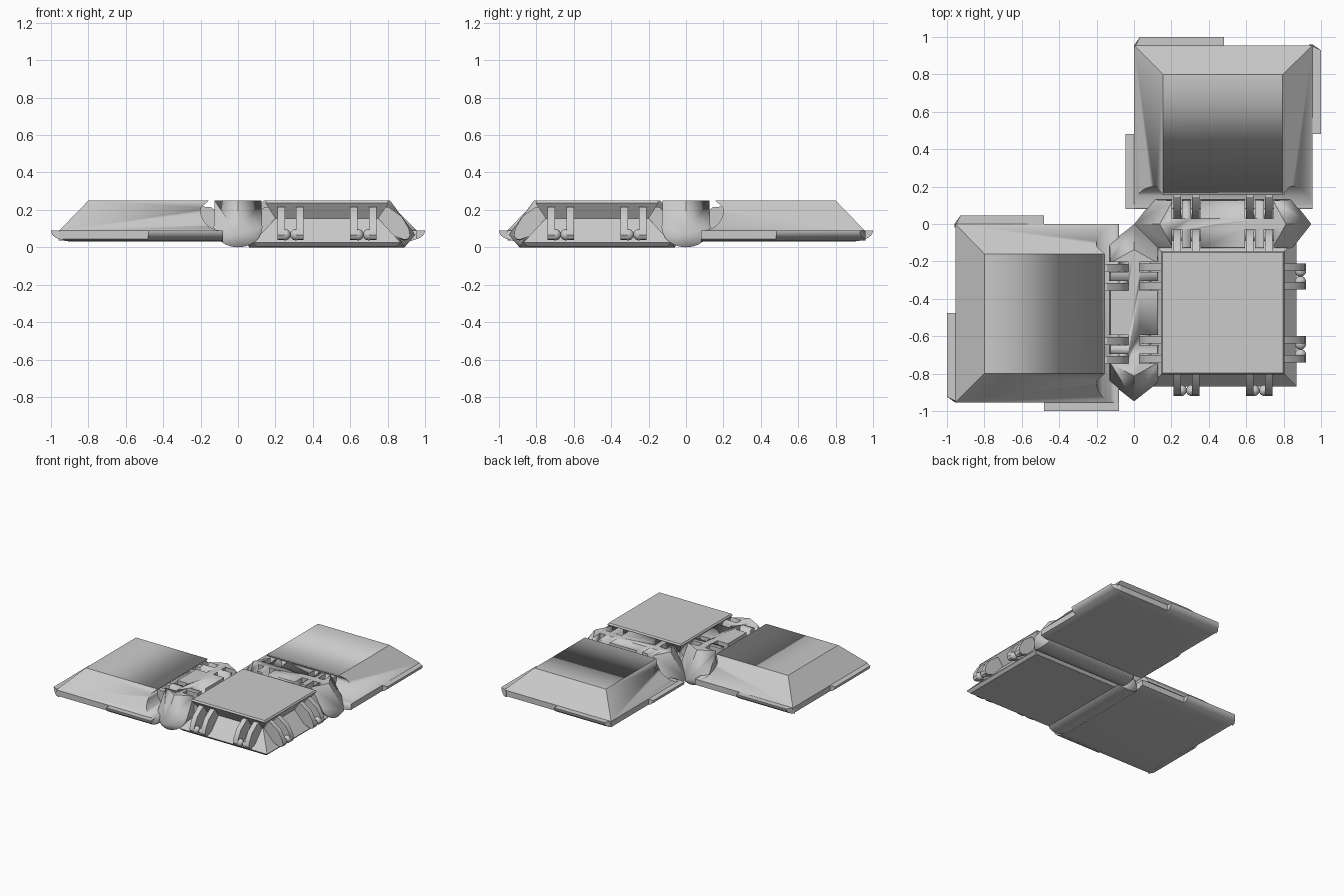
import bpy, bmesh, math
from mathutils import Matrix, Vector

if "Cube" in bpy.data.objects:
    bpy.data.objects.remove(bpy.data.objects["Cube"])

I = Matrix.Identity(4)
T = Matrix.Translation


def rot(deg):
    return Matrix.Rotation(math.radians(deg), 4, 'Z')


def finish(bm, name, mat=I, angle=30):
    bmesh.ops.transform(bm, matrix=mat, verts=bm.verts)
    bmesh.ops.recalc_face_normals(bm, faces=bm.faces)
    me = bpy.data.meshes.new(name)
    bm.to_mesh(me)
    bm.free()
    ob = bpy.data.objects.new(name, me)
    bpy.context.collection.objects.link(ob)
    bpy.ops.object.select_all(action='DESELECT')
    ob.select_set(True)
    bpy.context.view_layer.objects.active = ob
    bpy.ops.object.shade_smooth_by_angle(angle=math.radians(angle))
    return ob


def hull(name, points, mat=I):
    bm = bmesh.new()
    for p in points:
        bm.verts.new(p)
    res = bmesh.ops.convex_hull(bm, input=bm.verts)
    junk = [g for g in res['geom_interior'] + res['geom_unused'] if isinstance(g, bmesh.types.BMVert)]
    if junk:
        bmesh.ops.delete(bm, geom=list(set(junk)), context='VERTS')
    bmesh.ops.dissolve_limit(bm, angle_limit=0.01, verts=bm.verts, edges=bm.edges)
    return finish(bm, name, mat)


def prism(name, yz, x0, x1, mat=I):
    bm = bmesh.new()
    f = bm.faces.new([bm.verts.new((x0, y, z)) for y, z in yz])
    ext = bmesh.ops.extrude_face_region(bm, geom=[f])['geom']
    bmesh.ops.translate(bm, vec=(x1 - x0, 0, 0),
                        verts=[g for g in ext if isinstance(g, bmesh.types.BMVert)])
    return finish(bm, name, mat)


def cut(ob, cutter):
    cutter.hide_render = True
    m = ob.modifiers.new("cut", 'BOOLEAN')
    m.operation, m.solver, m.object = 'DIFFERENCE', 'EXACT', cutter
    bpy.context.view_layer.objects.active = ob
    bpy.ops.object.modifier_apply(modifier=m.name)
    bpy.data.objects.remove(cutter)


SLOTS = (-.245, -.145, .145, .245)


# row of four hinge fingers with round studs, on the -y side of a panel
def fingers(name, mat):
    prof = [(.24, .22), (.33, .215), (.40, .165), (.438, .10), (.445, .065),
            (.435, .045), (.415, .04), (.39, .05), (.24, .10)]
    for i, x in enumerate(SLOTS):
        prism(f"{name}_finger_{i}", [(-d, z) for d, z in prof], x - .02, x + .02, mat)
        side = 1 if i % 2 == 0 else -1
        bm = bmesh.new()
        bmesh.ops.create_uvsphere(bm, u_segments=16, v_segments=10, radius=.03,
                                  matrix=T((x + side * .022, -.415, .067)))
        finish(bm, f"{name}_stud_{i}", mat, 60)


# large bevelled panel with scooped hinge side and three edge tabs
def panel(name, mat):
    pts = [(x, y, .25) for x in (.155, .795) for y in (.155, .80)]
    for inset, z in ((0, .09), (0, .044), (.03, .034), (.07, .03)):
        pts += [(x, y, z) for x in (inset, .955 - inset) for y in (.08, .955 - inset)]
    body = hull(name, pts, mat)
    arc = [(.09 + .11 * math.cos(a), .2 - .11 * math.sin(a))
           for a in [math.radians(9 * k) for k in range(11)]]
    scoop = [(.155, .251), (.198, .212)] + arc + [(0, .09), (0, .3), (.155, .3)]
    cut(body, prism(name + "_scoop", scoop, -.2, 1.2, mat))
    edge = [(-.02, .09), (.045, .09), (.043, .078), (.034, .062), (.018, .05), (0, .044), (-.02, .037)]
    tip = lambda o: max(o, 0) * .7
    hull(name + "_tab_back", [(x, .955 + o, z) for o, z in edge for x in (tip(o), .48)], mat)
    hull(name + "_tab_right", [(.955 + o, y, z) for o, z in edge for y in (.48, .96 - tip(o))], mat)
    hull(name + "_tab_left", [(-o, y, z) for o, z in edge for y in (.08, .48)], mat)
    fingers(name, mat @ T((.475, .475, 0)))


# hinge block with pointed ends, rounded underside and slots for the fingers
def hinge(name, mat):
    pts = []
    for s in (-1, 1):
        pts += [(x, s * .268, .25) for x in (-.125, .125)] + [(0, s * .338, .25)]
        pts += [(x, s * .36, .105) for x in (-.13, .13)] + [(0, s * .473, .067)]
        for k in range(1, 12):
            a = math.pi * k / 12
            pts.append((.13 * math.cos(a), s * (.355 + .06 * math.sin(a)), .105 * (1 - math.sin(a))))
    block = hull(name, pts, mat)
    for y in SLOTS:
        for s in (-1, 1):
            lo, hi = sorted((s * .03, s * .2))
            rect = [(y - .026, .035), (y + .026, .035), (y + .026, .3), (y - .026, .3)]
            cut(block, prism("slot", rect, lo, hi, mat))


panel("back_panel", I)
panel("left_panel", T((0, -.955, 0)) @ rot(90))
hinge("left_hinge", T((0, -.475, 0)))
hinge("back_hinge", T((.475, 0, 0)) @ rot(90))

# central panel: spreading base, waist and overhanging top plate
bm = bmesh.new()
levels = ((.375, .004), (.395, .025), (.275, .155), (.33, .238), (.322, .25))
rings = [[bm.verts.new((sx * h, sy * h, z)) for sx, sy in ((-1, -1), (1, -1), (1, 1), (-1, 1))]
         for h, z in levels]
for a, b in zip(rings, rings[1:]):
    for i in range(4):
        bm.faces.new((a[i], a[(i + 1) % 4], b[(i + 1) % 4], b[i]))
bm.faces.new(rings[0])
bm.faces.new(rings[-1])
centre = T((.475, -.475, 0))
finish(bm, "corner_panel", centre)
for n, side in enumerate(("front", "right", "back", "left")):
    fingers(f"corner_{side}", centre @ rot(90 * n))
